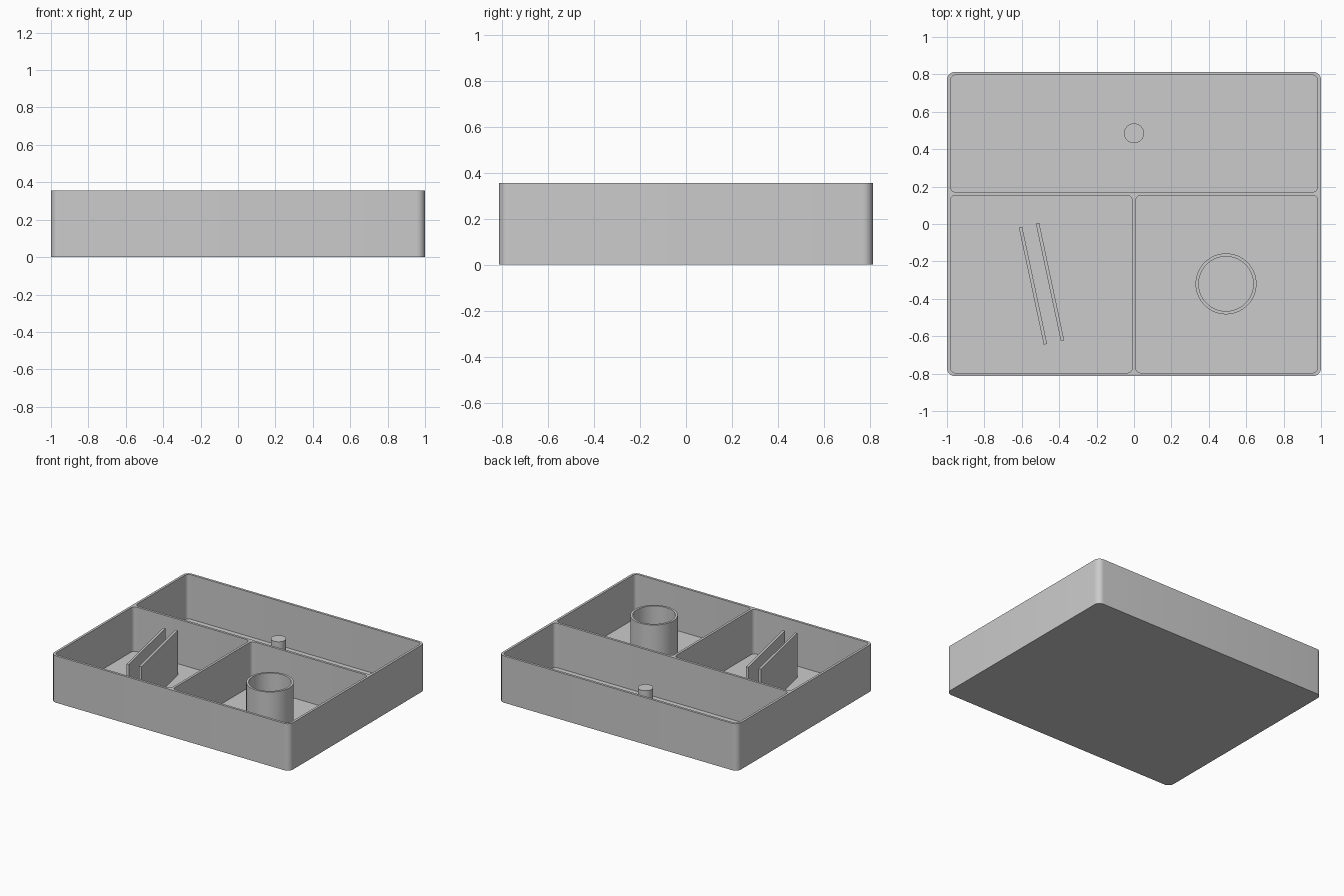
import bpy
import bmesh
import math
from mathutils import Matrix

if "Cube" in bpy.data.objects:
    bpy.data.objects.remove(bpy.data.objects["Cube"], do_unlink=True)

HALF_Y, HEIGHT, WALL, FLOOR = 0.814, 0.355, 0.018, 0.018

grey = bpy.data.materials.new("plain_grey")
grey.use_nodes = True
colour = (0.6, 0.6, 0.6, 1)
grey.diffuse_color = colour
grey.node_tree.nodes["Principled BSDF"].inputs["Base Color"].default_value = colour


def finish(bm, name):
    mesh = bpy.data.meshes.new(name)
    bm.to_mesh(mesh)
    bm.free()
    mesh.materials.append(grey)
    obj = bpy.data.objects.new(name, mesh)
    bpy.context.collection.objects.link(obj)
    return obj


def box(name, x0, x1, y0, y1, z0, z1, radius=0):
    """Box whose upright edges may be rounded."""
    bm = bmesh.new()
    centre = Matrix.Translation(((x0 + x1) / 2, (y0 + y1) / 2, (z0 + z1) / 2))
    size = Matrix.Diagonal((x1 - x0, y1 - y0, z1 - z0, 1))
    bmesh.ops.create_cube(bm, size=1, matrix=centre @ size)
    if radius:
        upright = [e for e in bm.edges
                   if abs(e.verts[0].co.z - e.verts[1].co.z) > 0.01]
        bmesh.ops.bevel(bm, geom=upright, offset=radius, segments=8,
                        profile=0.5, affect='EDGES')
    return finish(bm, name)


def cylinder(name, x, y, radius, z0, z1):
    bm = bmesh.new()
    bmesh.ops.create_cone(bm, cap_ends=True, segments=64, radius1=radius,
                          radius2=radius, depth=z1 - z0,
                          matrix=Matrix.Translation((x, y, (z0 + z1) / 2)))
    return finish(bm, name)


def cut(target, cutter):
    """Subtract the cutter from the target, then discard it."""
    mod = target.modifiers.new("cut", 'BOOLEAN')
    mod.operation, mod.solver, mod.object = 'DIFFERENCE', 'EXACT', cutter
    bpy.context.view_layer.objects.active = target
    bpy.ops.object.modifier_apply(modifier=mod.name)
    bpy.data.objects.remove(cutter, do_unlink=True)


def smooth(obj):
    bpy.ops.object.select_all(action='DESELECT')
    obj.select_set(True)
    bpy.context.view_layer.objects.active = obj
    bpy.ops.object.shade_smooth_by_angle(angle=math.radians(30))


# Tray with a wide back compartment and two front compartments
tray = box("tray", -1, 1, -HALF_Y, HALF_Y, 0, HEIGHT, radius=0.045)
inner_x, inner_y = 1 - WALL, HALF_Y - WALL
compartments = [
    (-inner_x, inner_x, 0.171, inner_y),
    (-inner_x, -WALL / 2, -inner_y, 0.153),
    (WALL / 2, inner_x, -inner_y, 0.153),
]
for bounds in compartments:
    cut(tray, box("compartment_cutter", *bounds, FLOOR, HEIGHT + 0.1, radius=0.028))

# Open tube in the front compartment on the model's left
tube = cylinder("tube", 0.492, -0.32, 0.163, FLOOR, HEIGHT)
cut(tube, cylinder("tube_cutter", 0.492, -0.32, 0.146, FLOOR - 0.1, HEIGHT + 0.1))

# Small peg in the back compartment
peg = cylinder("peg", 0, 0.485, 0.053, FLOOR, 0.245)

# Pair of slanted parallel plates in the other front compartment
for name, x, y in (("outer_plate", -0.54, -0.33), ("inner_plate", -0.449, -0.31)):
    plate = box(name, -WALL / 2, WALL / 2, -0.32, 0.32, FLOOR, HEIGHT)
    plate.location = (x, y, 0)
    plate.rotation_euler.z = math.radians(12)

for obj in (tray, tube, peg):
    smooth(obj)
